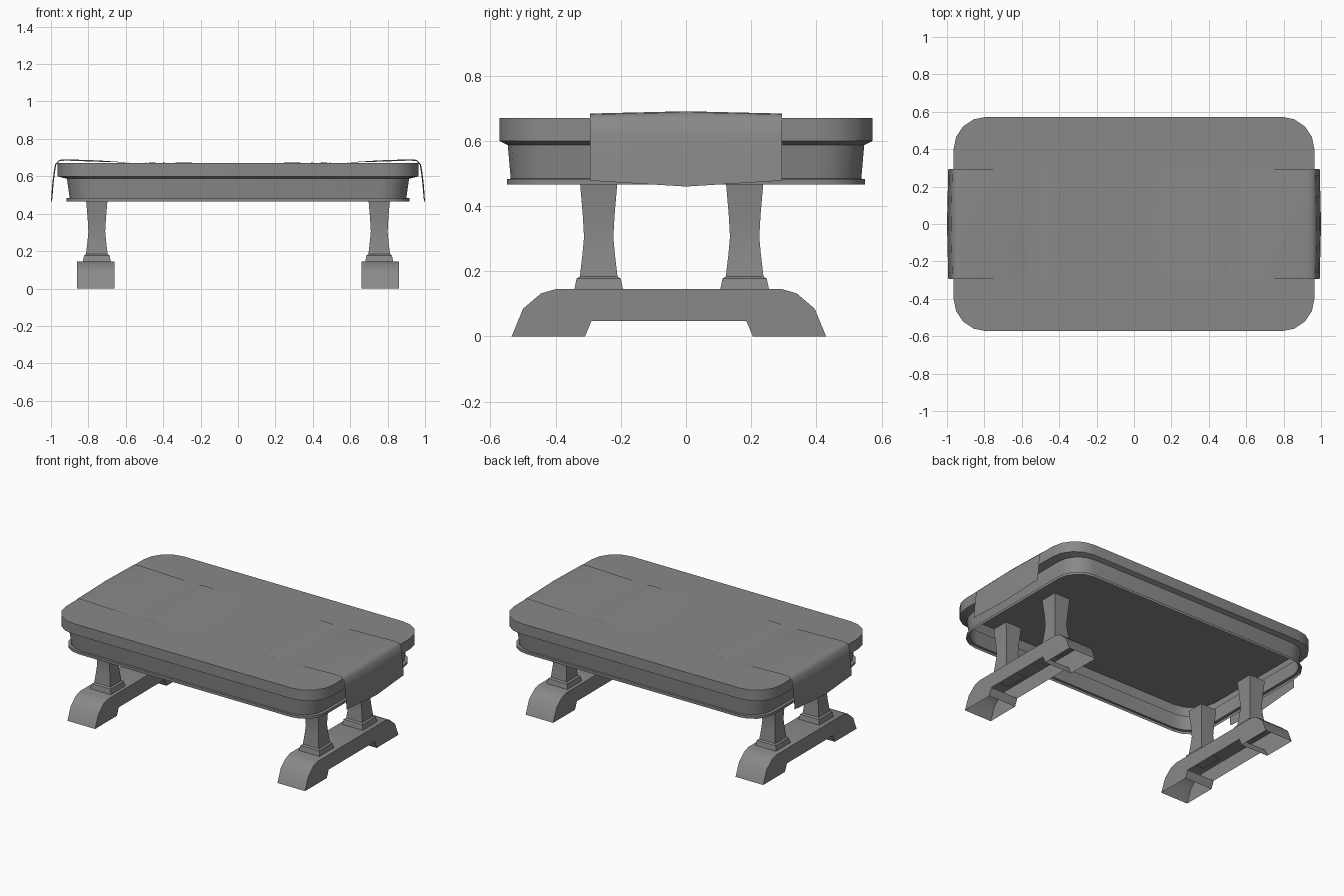
import bpy, bmesh, math

if "Cube" in bpy.data.objects:
    bpy.data.objects.remove(bpy.data.objects["Cube"])

# Shared dark grey finish
grey = bpy.data.materials.new("dark_grey")
grey.diffuse_color = (0.25, 0.25, 0.25, 1)
grey.use_nodes = True
grey.node_tree.nodes["Principled BSDF"].inputs["Base Color"].default_value = grey.diffuse_color


def make(name, bm):
    me = bpy.data.meshes.new(name)
    bm.to_mesh(me)
    bm.free()
    me.materials.append(grey)
    ob = bpy.data.objects.new(name, me)
    bpy.context.collection.objects.link(ob)
    return ob


def smooth(ob, deg=35):
    bpy.ops.object.select_all(action='DESELECT')
    ob.select_set(True)
    bpy.context.view_layer.objects.active = ob
    bpy.ops.object.shade_smooth_by_angle(angle=math.radians(deg))


def loft(name, rings, cap_start=False, cap_end=False):
    bm = bmesh.new()
    vs = [[bm.verts.new(p) for p in r] for r in rings]
    n = len(rings[0])
    for a, b in zip(vs, vs[1:]):
        for i in range(n):
            j = (i + 1) % n
            bm.faces.new((a[i], a[j], b[j], b[i]))
    if cap_start:
        bm.faces.new(vs[0][::-1])
    if cap_end:
        bm.faces.new(vs[-1])
    bmesh.ops.recalc_face_normals(bm, faces=bm.faces)
    return make(name, bm)


def rounded(hx, hy, z, r=0.175, seg=4):
    pts = []
    for k, (sx, sy) in enumerate([(1, 1), (-1, 1), (-1, -1), (1, -1)]):
        for i in range(seg + 1):
            a = math.pi / 2 * (k + i / seg)
            pts.append((sx * (hx - r) + r * math.cos(a),
                        sy * (hy - r) + r * math.sin(a), z))
    return pts


def square(cx, cy, h, z):
    return [(cx + sx * h, cy + sy * h, z)
            for sx, sy in [(1, 1), (-1, 1), (-1, -1), (1, -1)]]


# Table top slab with undercut edge, hollow below
smooth(loft("table_top", [rounded(0.915, 0.547, 0.587, 0.15), rounded(0.965, 0.573, 0.6),
                          rounded(0.965, 0.573, 0.67)], False, True))

# Hollow apron with a small lip at the bottom
smooth(loft("apron", [rounded(0.915, 0.547, 0.588, 0.15), rounded(0.9, 0.538, 0.484, 0.145),
                      rounded(0.918, 0.55, 0.483, 0.15), rounded(0.918, 0.55, 0.466, 0.15)]))

# Cloth runner: thin sheet draped over both ends, its middle bulging outwards
half = [(0.16, 0.6705), (0.38, 0.673), (0.41, 0.676), (0.48, 0.674), (0.51, 0.669),
        (0.57, 0.669), (0.6, 0.674), (0.75, 0.678), (0.92, 0.684), (0.955, 0.681),
        (0.971, 0.665), (0.979, 0.62), (0.987, 0.55), (0.993, 0.478)]
path = [(-x, z) for x, z in reversed(half)] + [(0, 0.667)] + half
bm = bmesh.new()
rows = []
for x, z in path:
    s = math.copysign(1, x)
    dx = s * 0.007 if abs(x) > 0.97 else 0
    dz = -0.018 if abs(x) > 0.99 else 0.007 if 0.7 < abs(x) < 0.97 else 0.001
    rows.append([bm.verts.new((x + dx * (y == 0), y, z + dz * (y == 0)))
                 for y in (-0.295, 0, 0.295)])
for a, b in zip(rows, rows[1:]):
    for i in range(2):
        bm.faces.new((a[i], b[i], b[i + 1], a[i + 1]))
smooth(make("cloth_runner", bm), 70)

# Foot side profile (y, z); its underside stays open
foot = [(-0.535, 0), (-0.5, 0.085), (-0.445, 0.132), (-0.4, 0.145), (0.295, 0.145),
        (0.34, 0.132), (0.395, 0.085), (0.43, 0), (0.205, 0), (0.185, 0.048),
        (-0.29, 0.048), (-0.31, 0)]

for side, s in (("left", -1), ("right", 1)):
    ob = loft(side + "_foot", [[(s * 0.76 + d, y, z) for y, z in foot] for d in (-0.1, 0.1)],
              True, True)
    bm = bmesh.new()
    bm.from_mesh(ob.data)
    under = [f for f in bm.faces if f.normal.z < -0.9]
    bmesh.ops.delete(bm, geom=under, context='FACES')
    bm.to_mesh(ob.data)
    bm.free()
    smooth(ob)

    # Stepped plinth and waisted column
    for end, cy in (("front", -0.268), ("back", 0.18)):
        cx = s * 0.755
        loft(f"{side}_{end}_plinth",
             [square(cx, cy, h, z) for h, z in
              [(0.075, 0.143), (0.068, 0.177), (0.058, 0.184)]], False, True)
        smooth(loft(f"{side}_{end}_column",
                    [square(cx, cy, h, z) for h, z in
                     [(0.058, 0.182), (0.05, 0.25), (0.045, 0.305),
                      (0.049, 0.375), (0.058, 0.48)]]))
